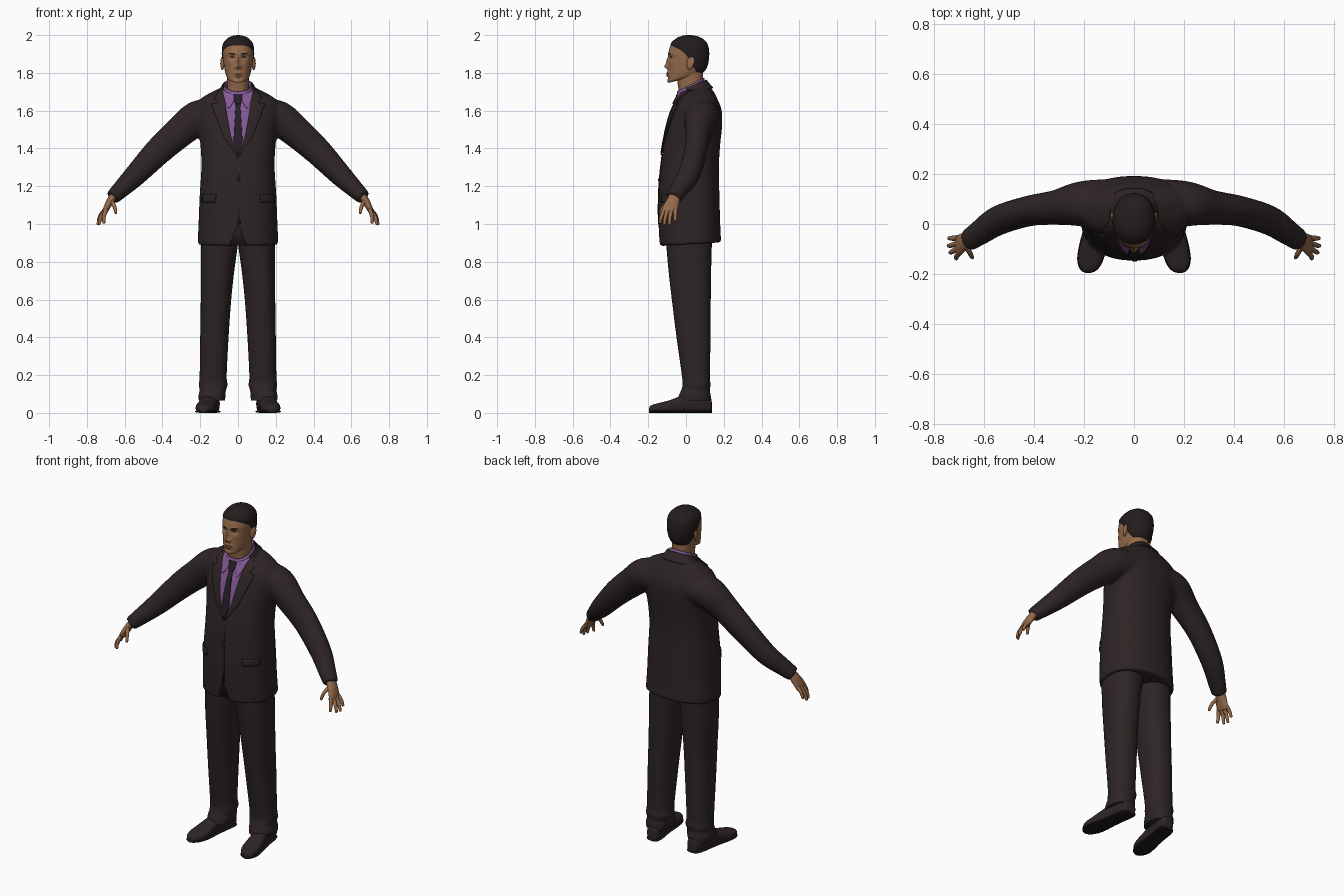
import bpy, bmesh, math
from mathutils import Vector
from mathutils.bvhtree import BVHTree

if "Cube" in bpy.data.objects:
    bpy.data.objects.remove(bpy.data.objects["Cube"])


def material(name, rgb):
    m = bpy.data.materials.new(name)
    m.diffuse_color = (*rgb, 1)
    m.use_nodes = True
    m.node_tree.nodes["Principled BSDF"].inputs["Base Color"].default_value = m.diffuse_color
    return m


SUIT = material("dark_suit", (0.027, 0.018, 0.018))
SKIN = material("brown_skin", (0.30, 0.145, 0.07))
LIP = material("lip_brown", (0.22, 0.09, 0.055))
HAIR = material("black_hair", (0.018, 0.012, 0.013))
SHIRT = material("purple_shirt", (0.23, 0.10, 0.30))
TIE = material("dark_tie", (0.02, 0.014, 0.019))
SOLE = material("sole_black", (0.012, 0.009, 0.009))
EYE = material("eye_grey", (0.16, 0.12, 0.10))


def spline(keys, k=5):
    """Smoothly interpolate rows of numbers."""
    out = []
    for i in range(len(keys) - 1):
        p = [keys[max(0, min(len(keys) - 1, i + j))] for j in (-1, 0, 1, 2)]
        for s in range(k):
            t = s / k
            out.append([0.5 * (2 * b + (c - a) * t + (2 * a - 5 * b + 4 * c - d) * t * t
                               + (3 * b - a - 3 * c + d) * t ** 3) for a, b, c, d in zip(*p)])
    return out + [list(keys[-1])]


def spow(v, e):
    return math.copysign(abs(v) ** e, v)


def oval(z, cx, a, f, b, tilt=0, n=2.3, seg=48):
    """Level rounded ring from front f to back b."""
    cy, h, pts = (f + b) / 2, (b - f) / 2, []
    for i in range(seg):
        t = 2 * math.pi * i / seg
        y = h * spow(math.sin(t), 2 / n)
        pts.append(Vector((cx + a * spow(math.cos(t), 2 / n), cy + y, z + tilt * y)))
    return pts


def loft(bm, rings, caps=True):
    rows = [[bm.verts.new(p) for p in r] for r in rings]
    m = len(rows[0])
    for r, s in zip(rows, rows[1:]):
        for i in range(m):
            bm.faces.new((r[i], r[(i + 1) % m], s[(i + 1) % m], s[i]))
    if caps:
        bm.faces.new(rows[0])
        bm.faces.new(rows[-1])


def tube(bm, keys, side=1, seg=20, k=5):
    """Limb along keys of (x, y, z, depth radius, height radius)."""
    ks, rings = spline(keys, k), []
    P = [Vector(q[:3]) for q in ks]
    for i, q in enumerate(ks):
        t = (P[min(i + 1, len(P) - 1)] - P[max(i - 1, 0)]).normalized()
        v = t.cross(Vector((0, 1, 0))).normalized()
        w = v.cross(t)
        ring = [P[i] + w * q[3] * math.cos(2 * math.pi * j / seg)
                + v * q[4] * math.sin(2 * math.pi * j / seg) for j in range(seg)]
        rings.append([Vector((p.x * side, p.y, p.z)) for p in ring])
    loft(bm, rings)


def finish(name, bm, mat, mirror=False, thick=0):
    bmesh.ops.recalc_face_normals(bm, faces=bm.faces)
    me = bpy.data.meshes.new(name)
    bm.to_mesh(me)
    bm.free()
    ob = bpy.data.objects.new(name, me)
    bpy.context.collection.objects.link(ob)
    me.materials.append(mat)
    bpy.ops.object.select_all(action='DESELECT')
    ob.select_set(True)
    bpy.context.view_layer.objects.active = ob
    bpy.ops.object.shade_smooth_by_angle(angle=math.radians(45))
    if thick:
        md = ob.modifiers.new("thickness", 'SOLIDIFY')
        md.thickness, md.offset = thick, 0
    if mirror:
        ob.modifiers.new("mirror", 'MIRROR').use_clip = False
    return ob


def plate(name, tree, rows, off, mat, mirror=True, cols=8, thick=0.006):
    """Thin panel laid on the front of a body; rows are (z, x0, x1)."""
    bm, grid, y = bmesh.new(), [], 0
    fine = [[a + (b - a) * s / 4 for a, b in zip(r, q)] for r, q in zip(rows, rows[1:]) for s in range(4)]
    for z, x0, x1 in fine + [list(rows[-1])]:
        line = []
        for c in range(cols + 1):
            x = x0 + (x1 - x0) * c / cols
            hit = tree.ray_cast(Vector((x, -1, z)), Vector((0, 1, 0)))[0]
            y = hit.y if hit else y
            line.append(bm.verts.new((x, y - off, z)))
        grid.append(line)
    for r, q in zip(grid, grid[1:]):
        for c in range(cols):
            bm.faces.new((r[c], r[c + 1], q[c + 1], q[c]))
    return finish(name, bm, mat, mirror, thick)


# Jacket: torso and sleeves blended into one surface
torso = [(0.893, 0, .214, -.14, .186, .06), (1.0, 0, .209, -.145, .181, .03), (1.15, 0, .203, -.145, .177, 0),
         (1.3, 0, .194, -.134, .174, 0), (1.42, 0, .199, -.117, .181, 0), (1.52, 0, .213, -.097, .191, 0),
         (1.6, 0, .222, -.073, .189, 0), (1.655, 0, .205, -.05, .167, .05), (1.69, 0, .15, -.038, .142, .2),
         (1.715, 0, .085, -.036, .112, .35)]
bm = bmesh.new()
loft(bm, [oval(*k) for k in spline(torso)])
bmesh.ops.recalc_face_normals(bm, faces=bm.faces)
body = BVHTree.FromBMesh(bm)
sleeve = [(.12, .08, 1.575, .10, .085), (.215, .08, 1.56, .09, .092), (.31, .066, 1.485, .07, .083),
          (.42, .052, 1.387, .061, .074), (.54, .015, 1.262, .059, .06), (.62, -.037, 1.183, .05, .047),
          (.665, -.068, 1.14, .044, .039)]
for s in (1, -1):
    tube(bm, sleeve, s, 28)
jacket = finish("jacket", bm, SUIT)
md = jacket.modifiers.new("blend", 'REMESH')
md.mode, md.voxel_size, md.use_smooth_shade = 'VOXEL', 0.009, True
md = jacket.modifiers.new("soften", 'SMOOTH')
md.factor, md.iterations = 0.5, 5

# Notch at the bottom of the jacket opening
bm = bmesh.new()
loft(bm, [[Vector((x, y, z)) for x, z in ((-.055, .86), (.055, .86), (0, 1.0))] for y in (-.3, -.108)])
cutter = finish("hem_notch_cutter", bm, SUIT)
cutter.hide_render = True
cutter.display_type = 'WIRE'
md = jacket.modifiers.new("notch", 'BOOLEAN')
md.operation, md.object, md.solver = 'DIFFERENCE', cutter, 'EXACT'

# Shirt front, collar points, tie and lapels
plate("shirt_front", body, [(1.375, 0, .004), (1.46, 0, .04), (1.6, 0, .064), (1.685, 0, .078)], .003, SHIRT)
plate("shirt_shoulder", body, [(1.683, .03, .078), (1.712, .055, .083)], .003, SHIRT)
plate("shirt_collar_point", body, [(1.612, .045, .05), (1.65, .022, .068), (1.685, .016, .078),
                                   (1.712, .05, .082)], .008, SHIRT)
plate("tie_blade", body, [(1.375, -.006, .006), (1.44, -.024, .024), (1.64, -.012, .012)], .008, TIE, False)
plate("tie_knot", body, [(1.635, -.013, .013), (1.65, -.019, .019), (1.686, -.023, .023)], .012, TIE, False, thick=.009)
plate("lapel", body, [(1.365, 0, .008), (1.46, .037, .075), (1.56, .056, .115), (1.635, .067, .142),
                      (1.64, .067, .108), (1.668, .073, .125), (1.7, .079, .102), (1.715, .082, .09)], .006, SUIT)
plate("front_edge", body, [(1.0, -.002, .012), (1.37, -.004, .008)], .001, SUIT, False)
plate("pocket_flap", body, [(1.115, .12, .19), (1.155, .115, .188)], .003, SUIT)
plate("button", body, [(1.228, -.004, .004), (1.235, -.008, .008), (1.242, -.004, .004)], .006, TIE, False)

# Standing collars
for name, mat, keys, front in (
        ("jacket_collar", SUIT, [(1.69, 0, .108, -.045, .142, .32), (1.715, 0, .09, -.04, .118, .4),
                                 (1.732, 0, .08, -.04, .106, .42)], 0.0),
        ("shirt_collar", SHIRT, [(1.68, 0, .078, -.044, .098, .4), (1.737, 0, .07, -.046, .095, .5)], -1)):
    bm = bmesh.new()
    loft(bm, [oval(*k) for k in spline(keys, 3)], False)
    bmesh.ops.delete(bm, geom=[f for f in bm.faces if f.calc_center_median().y < front], context='FACES')
    finish(name, bm, mat, thick=.006)

# Trousers
leg = [(z, (i + o) / 2, (o - i) / 2, f, b) for z, i, o, f, b in (
    (1.02, -.005, .19, -.10, .14), (.9, .0, .195, -.104, .137), (.75, .02, .197, -.092, .133),
    (.6, .036, .197, -.075, .131), (.4, .05, .2, -.05, .13), (.2, .06, .203, -.022, .126),
    (.15, .056, .207, -.018, .13), (.12, .064, .203, -.026, .126), (.09, .066, .209, -.038, .131),
    (.065, .07, .207, -.042, .13))]
bm = bmesh.new()
loft(bm, [oval(*k, seg=36) for k in spline(leg)])
finish("trouser_leg", bm, SUIT, True)

# Shoes: rounded sections from heel to toe, turned slightly outward
shoe = [(.137, .014, .05), (.13, .034, .08), (.09, .043, .1), (.03, .043, .105), (-.03, .045, .088),
        (-.09, .051, .066), (-.14, .05, .053), (-.175, .037, .044), (-.19, .022, .035), (-.195, .008, .026)]


def shoe_part(name, mat, grow, flat):
    bm, rings = bmesh.new(), []
    for y, w, h in spline(shoe, 4):
        cx, top = .133 + (.135 - y) * .15, flat or h
        rings.append([Vector((cx + (w + grow) * spow(math.cos(t), .75), y, top * (.5 + .5 * spow(math.sin(t), .75))))
                      for t in [2 * math.pi * i / 28 for i in range(28)]])
    loft(bm, rings)
    finish(name, bm, mat, True)


shoe_part("shoe", SUIT, 0, 0)
shoe_part("shoe_sole", SOLE, .003, .014)

# Hands
bm = bmesh.new()
tube(bm, [(.645, -.054, 1.165, .027, .022), (.676, -.068, 1.122, .035, .02), (.698, -.084, 1.08, .041, .016),
          (.706, -.088, 1.06, .037, .011)])
for base, mid, tip in (((.698, -.116, 1.075), (.71, -.13, 1.04), (.71, -.138, 1.007)),
                       ((.703, -.097, 1.07), (.726, -.11, 1.035), (.735, -.114, 1.0)),
                       ((.706, -.077, 1.07), (.73, -.085, 1.035), (.742, -.087, .999)),
                       ((.704, -.056, 1.075), (.728, -.057, 1.047), (.739, -.057, 1.018)),
                       ((.672, -.088, 1.122), (.655, -.118, 1.095), (.647, -.134, 1.06))):
    end = Vector(tip) + (Vector(tip) - Vector(mid)) * .12
    tube(bm, [(*base, .0115, .0115), (*mid, .010, .010), (*tip, .0075, .0075), (*end, .003, .003)], seg=12, k=3)
finish("hand", bm, SKIN, True)

# Neck
bm = bmesh.new()
loft(bm, [oval(*k) for k in spline([(1.65, 0, .062, -.036, .09), (1.7, 0, .058, -.038, .09),
                                    (1.75, 0, .057, -.045, .09), (1.81, 0, .06, -.05, .09)])])
finish("neck", bm, SKIN)

# Head: oval sections with sculpted facial relief
skull = [(1.764, 0, .012, -.068, .02, .25), (1.766, 0, .038, -.09, .05, .25), (1.775, 0, .056, -.098, .078, .25),
         (1.797, 0, .066, -.097, .098, .2), (1.83, 0, .073, -.095, .11, .1), (1.87, 0, .079, -.092, .116, 0),
         (1.91, 0, .081, -.092, .118, 0), (1.95, 0, .076, -.079, .11, 0), (1.978, 0, .055, -.05, .084, 0),
         (1.991, 0, .029, -.02, .053, 0), (1.995, 0, .005, .005, .025, 0)]


def bump(x, z, x0, z0, sx, sz):
    return math.exp(-((x - x0) / sx) ** 2 - ((z - z0) / sz) ** 2)


def relief(p):
    if p.y > -.02:
        return p
    x, z = abs(p.x), p.z
    d = .019 * bump(x, z, 0, 1.834, .013, .013) + .012 * bump(x, z, 0, 1.862, .009, .022)
    d += .006 * bump(x, z, .014, 1.829, .007, .008) + .004 * bump(x, z, .03, 1.903, .025, .008)
    d -= .009 * bump(x, z, .031, 1.882, .016, .011) - .003 * bump(x, z, .045, 1.855, .015, .015)
    d += .007 * bump(x, z, 0, 1.800, .022, .006) + .007 * bump(x, z, 0, 1.786, .02, .006)
    d -= .004 * bump(x, z, 0, 1.773, .02, .005)
    return p + Vector((0, -d, 0))


head_rings = [oval(*k, n=2.2, seg=96) for k in spline(skull, 8)]
bm = bmesh.new()
loft(bm, [[relief(p) for p in r] for r in head_rings])
bmesh.ops.recalc_face_normals(bm, faces=bm.faces)
face = BVHTree.FromBMesh(bm)
finish("head", bm, SKIN)
plate("eyebrow", face, [(1.897, .016, .024), (1.901, .015, .044), (1.905, .028, .05)], .001, HAIR, thick=.002)
plate("eye", face, [(1.879, .024, .036), (1.882, .02, .042), (1.886, .025, .038)], .001, EYE, thick=.002)
plate("pupil", face, [(1.879, .029, .033), (1.8825, .027, .035), (1.886, .029, .033)], .002, HAIR, thick=.002)
plate("lips", face, [(1.781, -.011, .011), (1.788, -.02, .02), (1.793, -.024, .024), (1.799, -.018, .018),
                     (1.803, -.006, .006)], .0005, LIP, False, thick=.002)

# Ears
bm = bmesh.new()
bmesh.ops.create_uvsphere(bm, u_segments=20, v_segments=12, radius=1)
for v in bm.verts:
    x, y, z = v.co
    y *= 1 + .25 * z
    v.co = (.083 + .010 * x + .25 * .02 * y, .024 + .02 * y + .005 * z, 1.85 + .035 * z)
finish("ear", bm, SKIN, True)

# Hair: a skull-shaped cap that sinks under the skin along the hairline
LINE = [(-.2, 1.948), (-.075, 1.944), (-.03, 1.922), (-.002, 1.9), (.02, 1.865), (.055, 1.805), (.1, 1.79), (.2, 1.785)]


def hair_depth(p):
    for (y0, z0), (y1, z1) in zip(LINE, LINE[1:]):
        if y0 <= p.y <= y1:
            return p.z - (z0 + (z1 - z0) * (p.y - y0) / (y1 - y0))
    return -1


bm = bmesh.new()
centre = Vector((0, .015, 1.89))
loft(bm, [[p + (p - centre).normalized() * max(-.008, min(.005, hair_depth(p) * .4)) for p in r] for r in head_rings])
bmesh.ops.delete(bm, geom=[f for f in bm.faces if all(hair_depth(v.co) < -.03 for v in f.verts)], context='FACES')
finish("hair", bm, HAIR)
